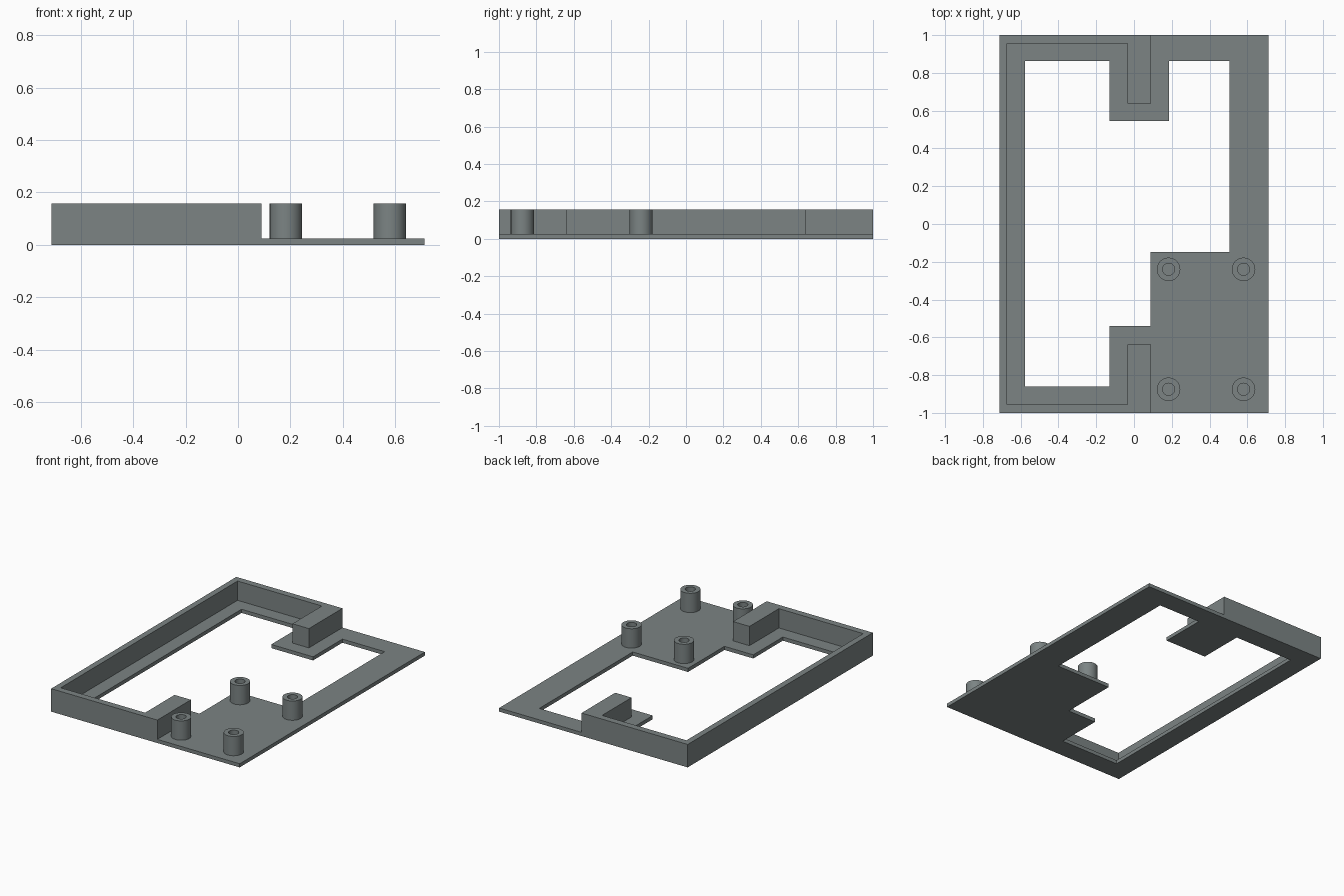
import bpy, bmesh, math

if "Cube" in bpy.data.objects:
    bpy.data.objects.remove(bpy.data.objects["Cube"])

PLATE_T = 0.025   # base plate thickness
TOP = 0.157       # height of wall and posts

grey = bpy.data.materials.new("slate grey")
grey.diffuse_color = (0.20, 0.23, 0.23, 1)
grey.use_nodes = True
grey.node_tree.nodes["Principled BSDF"].inputs["Base Color"].default_value = grey.diffuse_color


def extrude_outline(name, loops, z0, z1):
    """Solid from closed 2D outlines; later outlines inside the first become holes."""
    curve = bpy.data.curves.new(name, 'CURVE')
    curve.dimensions = '2D'
    curve.fill_mode = 'BOTH'
    curve.extrude = (z1 - z0) / 2
    for pts in loops:
        sp = curve.splines.new('POLY')
        sp.points.add(len(pts) - 1)
        for p, (x, y) in zip(sp.points, pts):
            p.co = (x, y, 0, 1)
        sp.use_cyclic_u = True
    tmp = bpy.data.objects.new(name + "_outline", curve)
    bpy.context.collection.objects.link(tmp)
    bpy.context.view_layer.update()
    mesh = bpy.data.meshes.new_from_object(tmp.evaluated_get(bpy.context.evaluated_depsgraph_get()))
    bpy.data.objects.remove(tmp)
    bm = bmesh.new()
    bm.from_mesh(mesh)
    bmesh.ops.remove_doubles(bm, verts=bm.verts, dist=1e-4)
    bmesh.ops.translate(bm, verts=bm.verts, vec=(0, 0, (z0 + z1) / 2))
    bmesh.ops.recalc_face_normals(bm, faces=bm.faces)
    for f in bm.faces:
        f.smooth = False
    bm.to_mesh(mesh)
    bm.free()
    mesh.materials.clear()
    mesh.materials.append(grey)
    obj = bpy.data.objects.new(name, mesh)
    bpy.context.collection.objects.link(obj)
    return obj


def circle(cx, cy, r, n=48):
    return [(cx + r * math.cos(2 * math.pi * i / n), cy + r * math.sin(2 * math.pi * i / n))
            for i in range(n)]


# Base plate with stepped window
W = 0.713
outer = [(-W, -1), (W, -1), (W, 1), (-W, 1)]
window = [(-0.577, -0.86), (-0.13, -0.86), (-0.13, -0.541), (0.088, -0.541),
          (0.088, -0.147), (0.506, -0.147), (0.506, 0.862), (0.186, 0.862),
          (0.186, 0.545), (-0.13, 0.545), (-0.13, 0.862), (-0.577, 0.862)]
extrude_outline("base_plate", [outer, window], 0, PLATE_T)

# Raised C-shaped wall with thick end blocks, mirrored front to back
half = [(-W, 1), (0.09, 1), (0.09, 0.637), (-0.034, 0.637), (-0.034, 0.955), (-0.672, 0.955)]
wall = half + [(x, -y) for x, y in reversed(half)]
extrude_outline("side_wall", [wall], PLATE_T, TOP)

# Four hollow mounting posts
for i, (x, y) in enumerate([(0.183, -0.24), (0.58, -0.24), (0.183, -0.875), (0.58, -0.875)]):
    post = extrude_outline(f"mounting_post_{i + 1}",
                           [circle(x, y, 0.062), circle(x, y, 0.032)], PLATE_T, TOP)
    bpy.ops.object.select_all(action='DESELECT')
    post.select_set(True)
    bpy.context.view_layer.objects.active = post
    bpy.ops.object.shade_smooth_by_angle(angle=math.radians(30))
